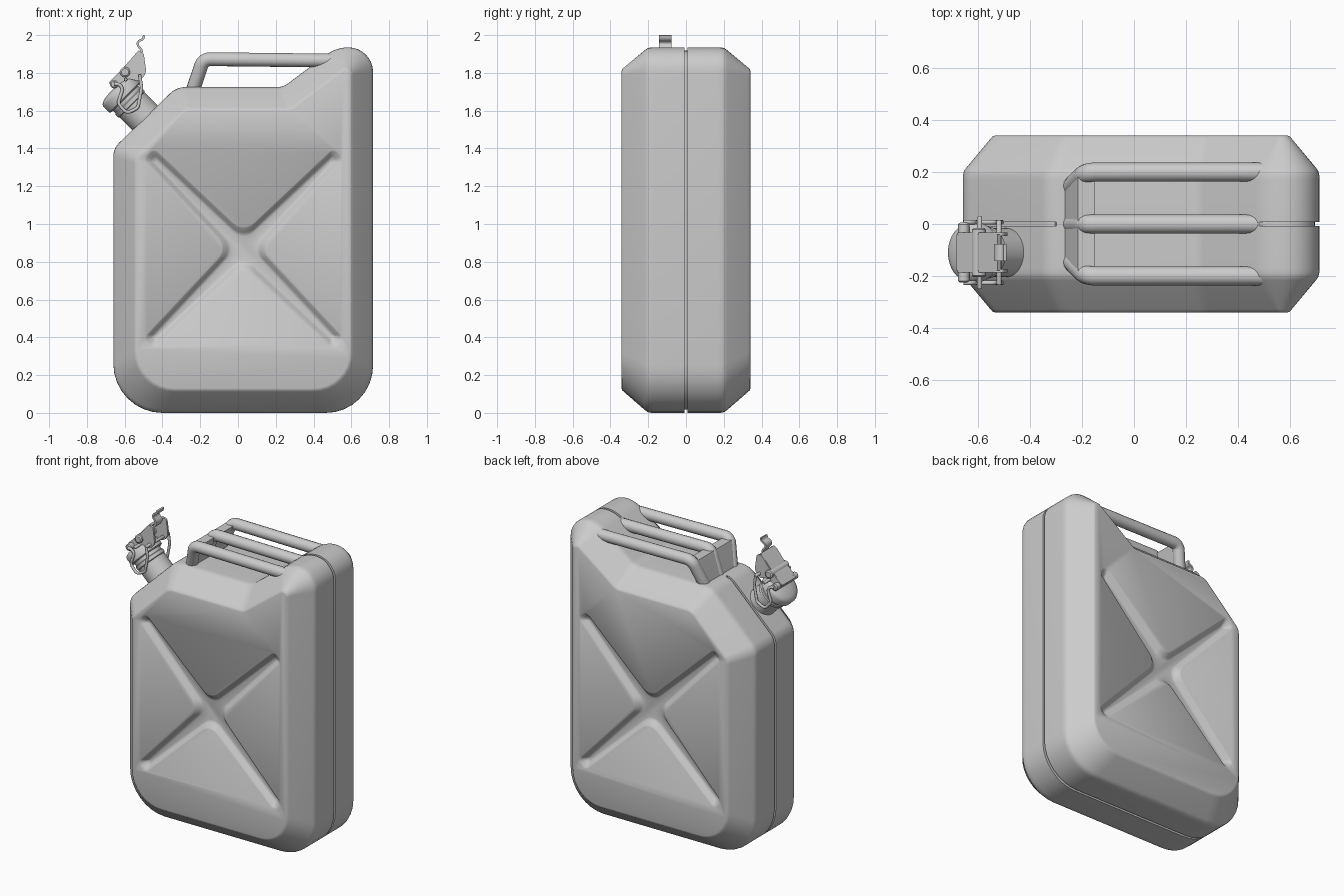
import bpy, bmesh, math
from mathutils import Vector, Matrix

if "Cube" in bpy.data.objects:
    bpy.data.objects.remove(bpy.data.objects["Cube"])


def fillet(corners, segs=8, closed=True):
    """Round corners given as (point, radius); returns a list of Vectors."""
    pts, n = [], len(corners)
    for i, (p, r) in enumerate(corners):
        p = Vector(p)
        if r == 0 or (not closed and i in (0, n - 1)):
            pts.append(p)
            continue
        d1 = (Vector(corners[i - 1][0]) - p).normalized()
        d2 = (Vector(corners[(i + 1) % n][0]) - p).normalized()
        half = d1.angle(d2) / 2
        s = r / math.tan(half)
        c = p + (d1 + d2).normalized() * r / math.sin(half)
        a, b = (p + d1 * s - c).normalized(), (p + d2 * s - c).normalized()
        pts += [c + a.slerp(b, k / segs) * r for k in range(segs + 1)]
    return pts


def fill_loft(bm, rings):
    """Skin a stack of closed rings and cap both ends."""
    vs = [[bm.verts.new(p) for p in ring] for ring in rings]
    n = len(vs[0])
    for r0, r1 in zip(vs, vs[1:]):
        for i in range(n):
            j = (i + 1) % n
            bm.faces.new((r0[i], r0[j], r1[j], r1[i]))
    bm.faces.new(vs[0])
    bm.faces.new(vs[-1])


def finish(bm, name):
    bmesh.ops.remove_doubles(bm, verts=bm.verts, dist=0.0002)
    bmesh.ops.recalc_face_normals(bm, faces=bm.faces)
    me = bpy.data.meshes.new(name)
    bm.to_mesh(me)
    bm.free()
    ob = bpy.data.objects.new(name, me)
    bpy.context.collection.objects.link(ob)
    return ob


def select(ob):
    bpy.ops.object.select_all(action='DESELECT')
    ob.select_set(True)
    bpy.context.view_layer.objects.active = ob


def smooth(ob, deg=35):
    select(ob)
    bpy.ops.object.shade_smooth_by_angle(angle=math.radians(deg))
    return ob


def loft(name, rings):
    bm = bmesh.new()
    fill_loft(bm, rings)
    return smooth(finish(bm, name))


def lathe(name, profile, matrix, n=40):
    return loft(name, [[matrix @ Vector((r * math.cos(k * math.tau / n), r * math.sin(k * math.tau / n), h))
                        for k in range(n)] for r, h in profile])


def pin(name, x, z, r, length):
    m = Matrix.Translation((x, SY, z)) @ Matrix.Rotation(math.pi / 2, 4, 'X')
    h = length / 2
    return lathe(name, [(r * .7, -h), (r, -h + .006), (r, h - .006), (r * .7, h)], m, 20)


def tube(name, corners, radius, closed=False):
    cu = bpy.data.curves.new(name, 'CURVE')
    cu.dimensions, cu.bevel_depth, cu.bevel_resolution, cu.use_fill_caps = '3D', radius, 5, True
    pts = fillet(corners, 6, closed)
    sp = cu.splines.new('POLY')
    sp.points.add(len(pts) - 1)
    for q, p in zip(sp.points, pts):
        q.co = (*p, 1)
    sp.use_cyclic_u = closed
    sp.use_smooth = True
    ob = bpy.data.objects.new(name, cu)
    bpy.context.collection.objects.link(ob)
    return ob


def strip(name, corners, y0, y1, th):
    """Bent sheet following an xz path."""
    pts = fillet([((x, 0, z), r) for x, z, r in corners], 6, False)
    rings = []
    for i, p in enumerate(pts):
        t = pts[min(i + 1, len(pts) - 1)] - pts[max(i - 1, 0)]
        nrm = Vector((-t.z, 0, t.x)).normalized() * th / 2
        rings.append([p + s * nrm + Vector((0, y, 0)) for s, y in ((1, y0), (1, y1), (-1, y1), (-1, y0))])
    return loft(name, rings)


# Can body: outer and inner side outlines, lofted across the width
outer = [((-.66, 0, 0), .26), ((.715, 0, 0), .25), ((.715, 0, 1.935), .13), ((.52, 0, 1.935), .19),
         ((.24, 0, 1.725), .1), ((-.325, 0, 1.725), .12), ((-.66, 0, 1.40), .1)]
inner = [((-.545, 0, .12), .21), ((.60, 0, .12), .20), ((.60, 0, 1.82), .03), ((.56, 0, 1.82), .025),
         ((.279, 0, 1.61), .06), ((-.277, 0, 1.61), .08), ((-.545, 0, 1.352), .07)]
A, B = fillet(outer), fillet(inner)


def section(t, y, groove=False):
    ring = []
    for a, b in zip(A, B):
        under_handle = groove and -.31 < a.x < .485 and a.z > 1.6
        p = a.lerp(b, 0 if under_handle else t)
        ring.append(Vector((p.x, y, p.z)))
    return ring


half = [(1.08, .341, 0), (1.0, .338, 0), (.93, .329, 0), (.12, .217, 0), (.04, .204, 0),
        (.008, .19, 0), (0, .17, 0), (0, .008, 0), (.15, .008, 1)]
bm = bmesh.new()
fill_loft(bm, [section(t, -y, g) for t, y, g in half] + [section(t, y, g) for t, y, g in reversed(half)])
body = finish(bm, "can_body")

# Pressed cross on both broad sides
bm = bmesh.new()
for side in (-1, 1):
    rings = []
    for y, tip, v, length in ((.37, .042, .086, .715), (.341, .042, .086, .715), (.336, .035, .078, .705),
                              (.318, .020, .056, .682), (.309, .012, .046, .67), (.306, .004, .034, .65)):
        corners = []
        for k in range(4):
            a = math.radians(45 + 90 * k)
            d, e = Vector((math.cos(a), 0, math.sin(a))), Vector((-math.sin(a), 0, math.cos(a)))
            mid = Vector((math.cos(a + math.pi / 4), 0, math.sin(a + math.pi / 4)))
            corners += [(d * length - e * tip, tip * .8), (d * length + e * tip, tip * .8), (mid * v, .08)]
        rings.append([p + Vector((.03, side * y, .87)) for p in fillet(corners, 5)])
    fill_loft(bm, rings)
cutter = finish(bm, "cross_cutter")
cutter.hide_render = True
mod = body.modifiers.new("cross", 'BOOLEAN')
mod.operation, mod.solver, mod.object = 'DIFFERENCE', 'EXACT', cutter
select(body)
bpy.ops.object.modifier_apply(modifier=mod.name)
bpy.data.objects.remove(cutter)
smooth(body, 38)

# Triple carrying handle with its front web
for name, yb, yt in (("handle_front", -.14, -.2), ("handle_middle", 0, 0), ("handle_back", .14, .2)):
    tube(name, [((-.245, yb, 1.69), 0), ((-.183, yt, 1.873), .05), ((.51, yt, 1.865), 0)], .037)
loft("handle_web", [[Vector((x + dx, s * w, z)) for dx, s in ((-.032, -1), (.032, -1), (.032, 1), (-.032, 1))]
                    for x, z, w in ((-.245, 1.69, .145), (-.192, 1.85, .19), (-.183, 1.873, .19))])

# Filler neck and cap, tilted 45 degrees
SY = -.11
tilt = Matrix.Translation((-.49, SY, 1.56)) @ Matrix.Rotation(math.radians(-45), 4, 'Y')
lathe("filler_neck", [(.094, -.06), (.094, .10), (.100, .105), (.100, .125), (.094, .13), (.094, .17)], tilt)
lathe("filler_cap", [(.104, .15), (.114, .156), (.115, .20), (.108, .213), (.085, .225), (.04, .23), (.002, .231)], tilt)

# Cam lever: side cheeks, bent sheet and thumb tab
cheek = [((-.665, 1.715), .02), ((-.685, 1.75), .02), ((-.60, 1.83), .03), ((-.535, 1.91), .02), ((-.50, 1.91), .02),
         ((-.485, 1.80), .05), ((-.52, 1.755), .03), ((-.58, 1.77), .03)]
outline = fillet([((x, 0, z), r) for (x, z), r in cheek], 5)
for name, y in (("lever_cheek_front", SY - .07), ("lever_cheek_back", SY + .07)):
    loft(name, [[p + Vector((0, y + d, 0)) for p in outline] for d in (-.007, .007)])
strip("lever_sheet", [(-.68, 1.742, 0), (-.60, 1.825, .05), (-.52, 1.915, 0)], SY - .07, SY + .07, .014)
strip("lever_tab", [(-.525, 1.885, 0), (-.505, 1.915, .02), (-.545, 1.962, .02), (-.502, 1.978, .02), (-.497, 2.0, 0)],
      SY - .032, SY + .032, .012)

# Pivot pins and wire bails beside the neck
pin("lever_pivot_pin", -.598, 1.804, .027, .19)
pin("cross_wire_pin", -.595, 1.765, .010, .28)
pin("hinge_pin", -.656, 1.74, .022, .23)
for name, y in (("bail_front", SY - .117), ("bail_back", SY + .117)):
    tube(name, [((-.656, y, 1.74), 0), ((-.60, y, 1.745), .03), ((-.635, y, 1.64), .03), ((-.59, y, 1.585), .03),
                ((-.53, y, 1.615), .03), ((-.51, y, 1.72), .03), ((-.52, y, 1.785), 0)], .009)
pin("bail_cross_wire", -.52, 1.785, .010, .25)
